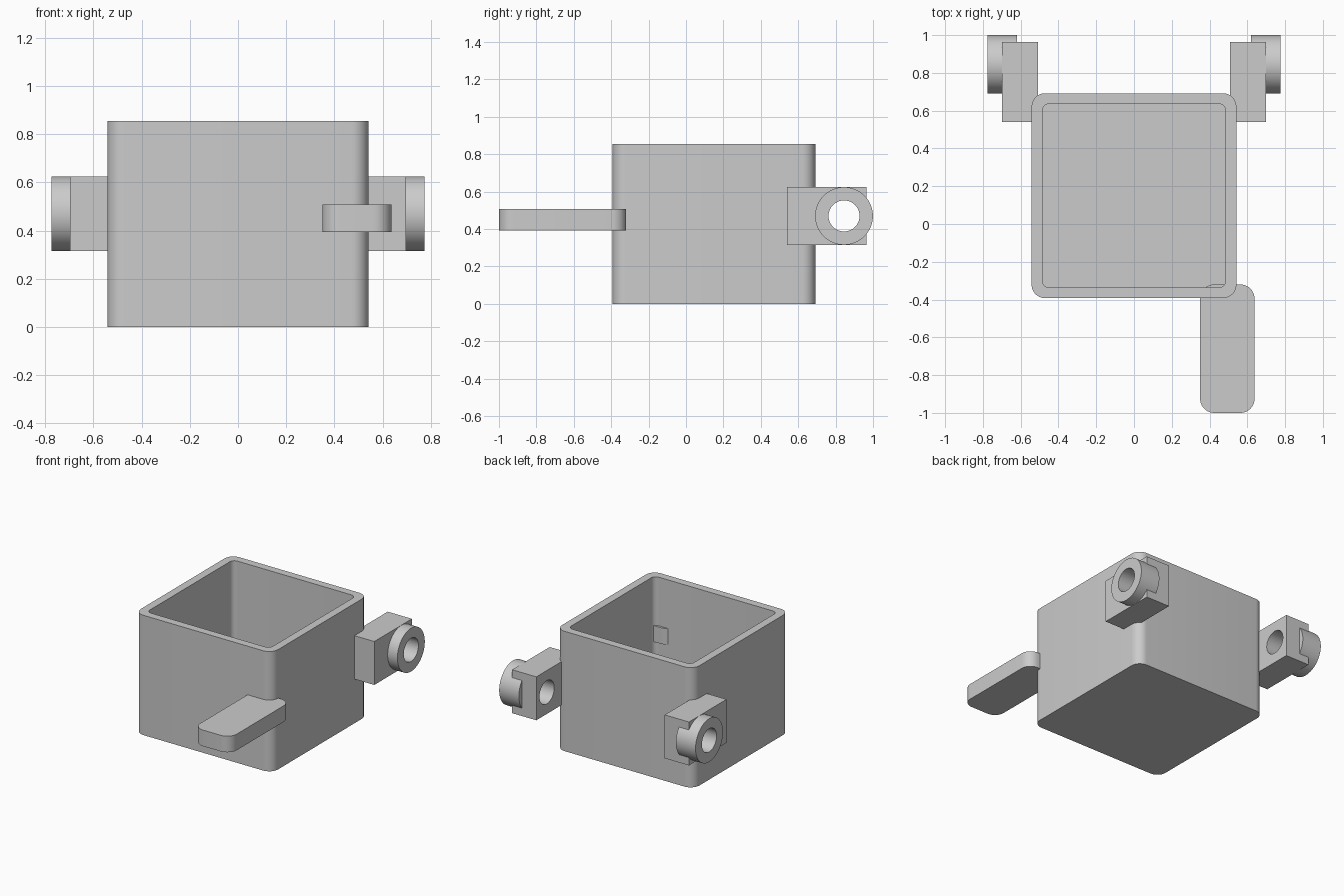
import bpy
import bmesh
from math import cos, sin, pi, radians
from mathutils import Matrix

cube = bpy.data.objects.get("Cube")
if cube:
    bpy.data.objects.remove(cube, do_unlink=True)

grey = bpy.data.materials.new("plain_grey")
grey.use_nodes = True
COLOUR = (0.6, 0.6, 0.6, 1)
grey.diffuse_color = COLOUR
grey.node_tree.nodes["Principled BSDF"].inputs["Base Color"].default_value = COLOUR


def add_object(name, bm):
    bmesh.ops.recalc_face_normals(bm, faces=bm.faces[:])
    mesh = bpy.data.meshes.new(name)
    bm.to_mesh(mesh)
    bm.free()
    mesh.materials.append(grey)
    obj = bpy.data.objects.new(name, mesh)
    bpy.context.collection.objects.link(obj)
    return obj


def activate(obj):
    bpy.ops.object.select_all(action="DESELECT")
    obj.select_set(True)
    bpy.context.view_layer.objects.active = obj


def smooth(obj):
    activate(obj)
    bpy.ops.object.shade_smooth_by_angle(angle=radians(30))


def rounded_ring(bm, x0, x1, y0, y1, radius, z, steps=10):
    """Ring of vertices round a rectangle with rounded corners."""
    centres = [(x1 - radius, y1 - radius), (x0 + radius, y1 - radius),
               (x0 + radius, y0 + radius), (x1 - radius, y0 + radius)]
    ring = []
    for corner, (cx, cy) in enumerate(centres):
        for i in range(steps + 1):
            a = pi / 2 * (corner + i / steps)
            ring.append(bm.verts.new((cx + radius * cos(a), cy + radius * sin(a), z)))
    return ring


def loft(name, rings_spec):
    """Bridge successive rounded rectangles and cap both ends."""
    bm = bmesh.new()
    rings = [rounded_ring(bm, *spec) for spec in rings_spec]
    for a, b in zip(rings, rings[1:]):
        for i in range(len(a)):
            j = (i + 1) % len(a)
            bm.faces.new((a[i], a[j], b[j], b[i]))
    bm.faces.new(rings[0])
    bm.faces.new(rings[-1])
    obj = add_object(name, bm)
    smooth(obj)
    return obj


def block(name, x0, x1, y0, y1, z0, z1):
    bm = bmesh.new()
    place = (Matrix.Translation(((x0 + x1) / 2, (y0 + y1) / 2, (z0 + z1) / 2))
             @ Matrix.Diagonal((x1 - x0, y1 - y0, z1 - z0, 1)))
    bmesh.ops.create_cube(bm, size=1, matrix=place)
    return add_object(name, bm)


def x_cylinder(name, x0, x1, y, z, radius):
    bm = bmesh.new()
    place = Matrix.Translation(((x0 + x1) / 2, y, z)) @ Matrix.Rotation(pi / 2, 4, "Y")
    bmesh.ops.create_cone(bm, cap_ends=True, segments=64, radius1=radius,
                          radius2=radius, depth=x1 - x0, matrix=place)
    return add_object(name, bm)


def combine(obj, other, operation):
    """Apply a boolean and discard the helper."""
    mod = obj.modifiers.new("combine", "BOOLEAN")
    mod.operation = operation
    mod.solver = "EXACT"
    mod.object = other
    activate(obj)
    bpy.ops.object.modifier_apply(modifier=mod.name)
    bpy.data.objects.remove(other, do_unlink=True)


# Open box: outer wall, rim, inner wall and floor
outer = (-0.542, 0.542, -0.392, 0.692, 0.07)
inner = (-0.485, 0.485, -0.336, 0.636, 0.036)
loft("open_box", [(*outer, 0), (*outer, 0.855), (*inner, 0.855), (*inner, 0.057)])

# Flat tab reaching forward from one front corner
tab = (0.35, 0.638, -1, -0.32, 0.075)
loft("front_tab", [(*tab, 0.393), (*tab, 0.508)])

# Pivot lugs: block with a round boss and a through hole, one on each side
AXIS_Y, AXIS_Z = 0.845, 0.47
lug = block("pivot_lugs", 0.507, 0.698, 0.54, 0.964, 0.315, 0.625)
combine(lug, x_cylinder("boss", 0.62, 0.775, AXIS_Y, AXIS_Z, 0.1545), "UNION")
combine(lug, x_cylinder("hole_cutter", 0.4, 0.9, AXIS_Y, AXIS_Z, 0.083), "DIFFERENCE")
smooth(lug)
mirror = lug.modifiers.new("mirror", "MIRROR")
mirror.use_mirror_merge = False
